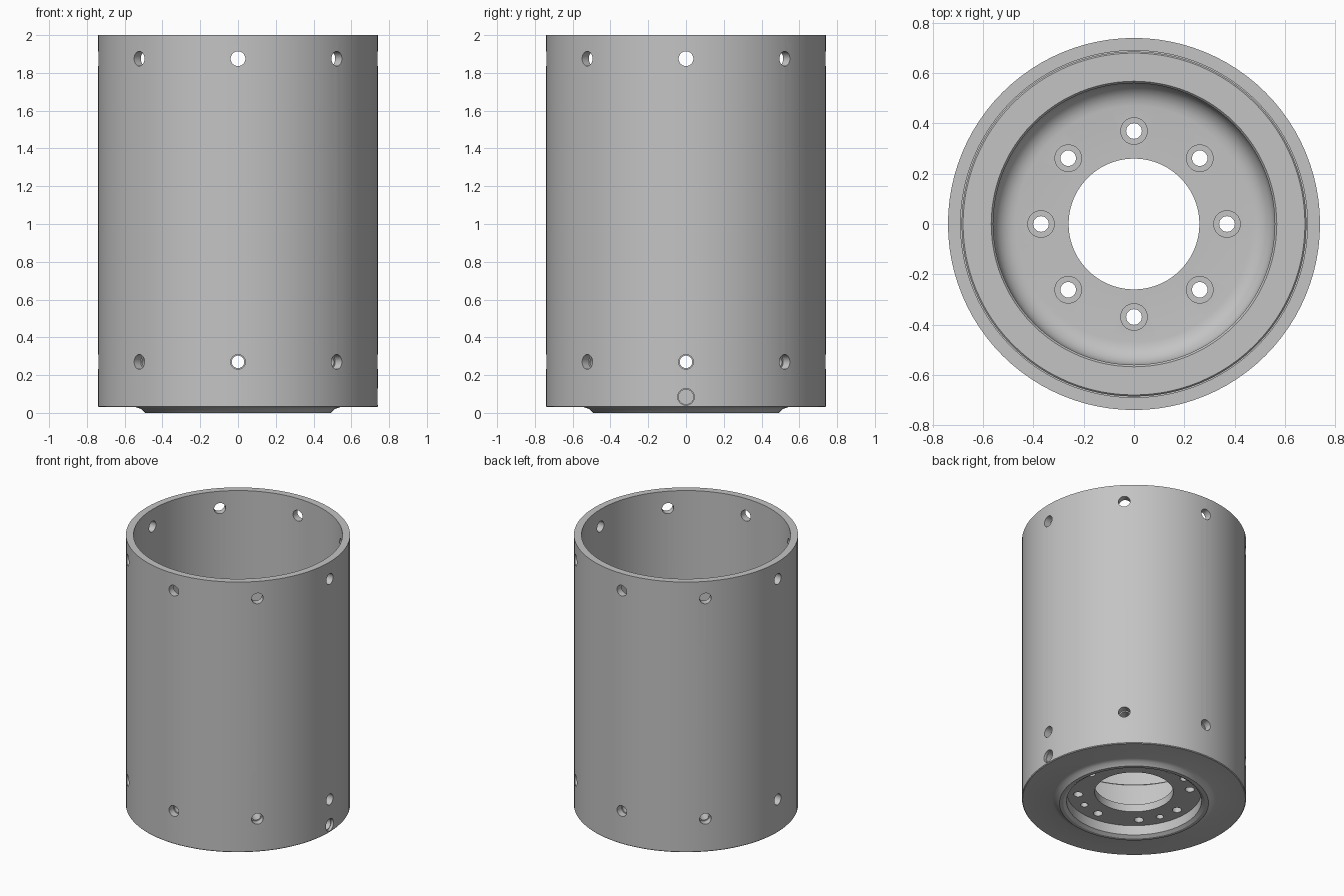
import bpy, bmesh
from math import pi, cos, sin, radians
from mathutils import Matrix, Vector

if "Cube" in bpy.data.objects:
    bpy.data.objects.remove(bpy.data.objects["Cube"], do_unlink=True)

grey = bpy.data.materials.new("machined_grey")
grey.use_nodes = True
color = (0.55, 0.55, 0.55, 1)
grey.diffuse_color = color
grey.node_tree.nodes["Principled BSDF"].inputs["Base Color"].default_value = color


def add_object(name, bm):
    mesh = bpy.data.meshes.new(name)
    bmesh.ops.recalc_face_normals(bm, faces=bm.faces)
    bm.to_mesh(mesh)
    bm.free()
    mesh.materials.append(grey)
    obj = bpy.data.objects.new(name, mesh)
    bpy.context.collection.objects.link(obj)
    return obj


def lathe(name, profile, segments=96):
    """Turn a closed (radius, height) profile around z."""
    bm = bmesh.new()
    rings = []
    for i in range(segments):
        a = 2 * pi * i / segments
        rings.append([bm.verts.new((r * cos(a), r * sin(a), z)) for r, z in profile])
    n = len(profile)
    for i in range(segments):
        p, q = rings[i], rings[(i + 1) % segments]
        for j in range(n):
            k = (j + 1) % n
            bm.faces.new((p[j], q[j], q[k], p[k]))
    return add_object(name, bm)


def drill(bm, start, end, radius):
    """Add one cylindrical cutter between two points."""
    a, b = Vector(start), Vector(end)
    turn = (b - a).to_track_quat('Z', 'Y').to_matrix().to_4x4()
    bmesh.ops.create_cone(bm, cap_ends=True, segments=32, radius1=radius,
                          radius2=radius, depth=(b - a).length,
                          matrix=Matrix.Translation((a + b) / 2) @ turn)


def polar(r, degrees, z):
    return (r * cos(radians(degrees)), r * sin(radians(degrees)), z)


def cut(obj, bm):
    cutter = add_object("hole_cutter", bm)
    cutter.hide_render = True
    mod = obj.modifiers.new("holes", 'BOOLEAN')
    mod.operation = 'DIFFERENCE'
    mod.solver = 'EXACT'
    mod.object = cutter
    bpy.context.view_layer.objects.active = obj
    bpy.ops.object.modifier_apply(modifier=mod.name)
    bpy.data.objects.remove(cutter, do_unlink=True)


# Outer sleeve with two rows of screw holes
sleeve = lathe("outer_sleeve", [(0.74, 0.13), (0.74, 2), (0.69, 2), (0.69, 0.13)])
bm = bmesh.new()
for k in range(8):
    for z in (0.27, 1.875):
        drill(bm, polar(0.6, 45 * k, z), polar(0.85, 45 * k, z), 0.039)
cut(sleeve, bm)

# Base hub: flange, raised collar, filleted floor, centre bore and recess below
fillet = [(0.47 + 0.09 * sin(t * pi / 12), 0.23 - 0.09 * cos(t * pi / 12))
          for t in range(7)]
profile = [(0.26, 0.085), (0.26, 0.14), (0.275, 0.14)] + fillet + [
    (0.56, 0.46), (0.568, 0.47), (0.68, 0.47), (0.686, 0.464),
    (0.686, 0.13), (0.74, 0.13), (0.74, 0.035), (0.735, 0.03),
    (0.54, 0.03), (0.515, 0.022), (0.492, 0), (0.467, 0),
    (0.445, 0.015), (0.445, 0.085)]
hub = lathe("base_hub", profile)

# Collar screw holes, floor bolt holes, underside threaded holes and side port
bm = bmesh.new()
for k in range(8):
    drill(bm, polar(0.5, 45 * k, 0.27), polar(0.72, 45 * k, 0.27), 0.033)
    drill(bm, polar(0.37, 45 * k, 0.05), polar(0.37, 45 * k, 0.2), 0.031)
for k in range(4):
    a = 22.5 + 90 * k
    drill(bm, polar(0.37, a, 0.05), polar(0.37, a, 0.12), 0.025)
drill(bm, (0.6, 0, 0.085), (0.8, 0, 0.085), 0.039)
cut(hub, bm)

# Shallow counterbores around the bolt holes and the port
bm = bmesh.new()
for k in range(8):
    drill(bm, polar(0.37, 45 * k, 0.13), polar(0.37, 45 * k, 0.2), 0.053)
drill(bm, (0.72, 0, 0.085), (0.8, 0, 0.085), 0.044)
cut(hub, bm)

for obj in (sleeve, hub):
    bpy.ops.object.select_all(action='DESELECT')
    obj.select_set(True)
    bpy.context.view_layer.objects.active = obj
    bpy.ops.object.shade_smooth_by_angle(angle=radians(30))
